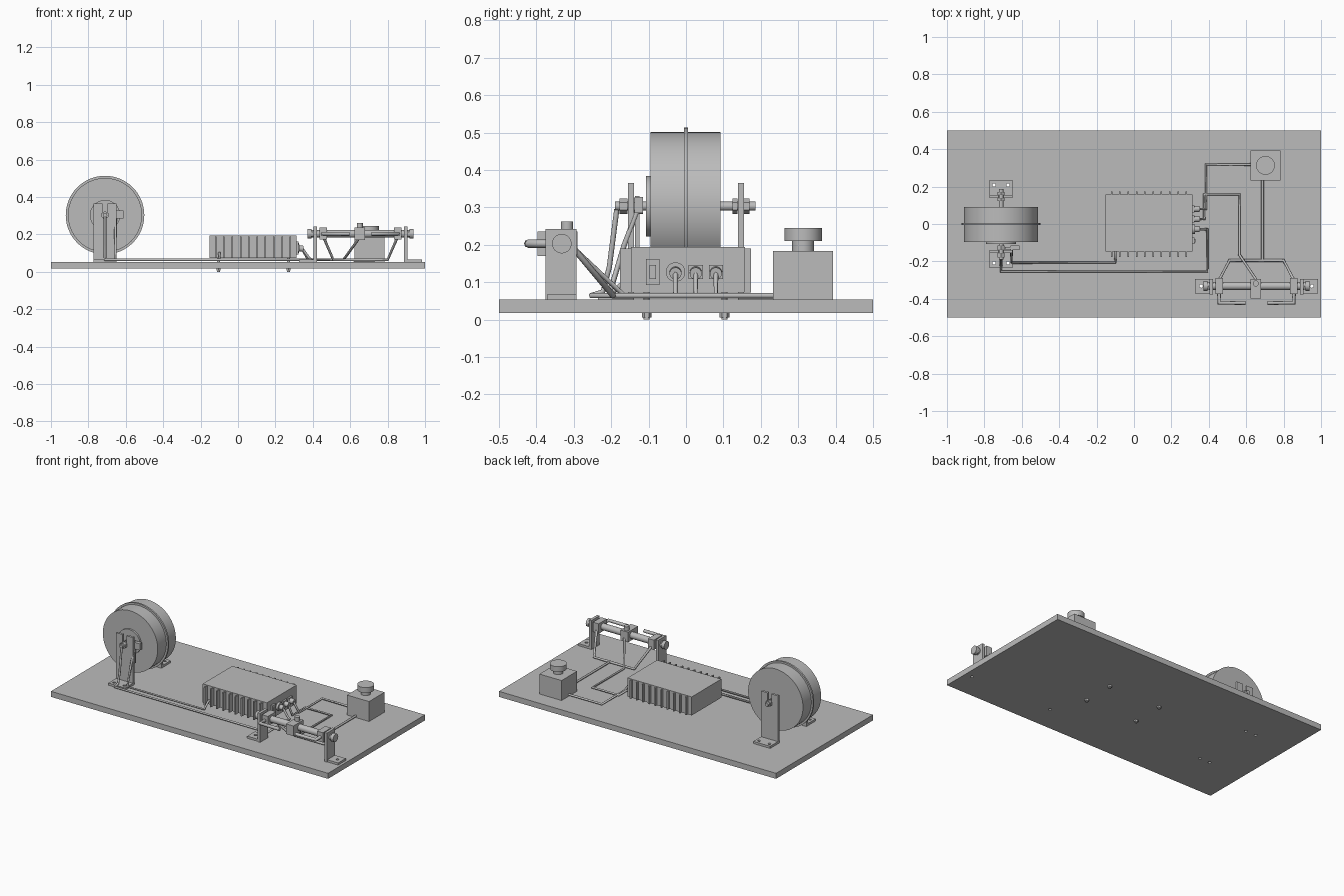
import bpy, bmesh, math
from mathutils import Vector, Matrix

if "Cube" in bpy.data.objects:
    bpy.data.objects.remove(bpy.data.objects["Cube"])

grey = bpy.data.materials.new("plain grey")
grey.use_nodes = True
grey.diffuse_color = (0.5, 0.5, 0.5, 1)
grey.node_tree.nodes["Principled BSDF"].inputs["Base Color"].default_value = (0.5, 0.5, 0.5, 1)


def finish(name, bm, smooth=False):
    bmesh.ops.recalc_face_normals(bm, faces=bm.faces)
    mesh = bpy.data.meshes.new(name)
    bm.to_mesh(mesh)
    bm.free()
    mesh.materials.append(grey)
    obj = bpy.data.objects.new(name, mesh)
    bpy.context.collection.objects.link(obj)
    if smooth:
        bpy.ops.object.select_all(action='DESELECT')
        obj.select_set(True)
        bpy.context.view_layer.objects.active = obj
        bpy.ops.object.shade_smooth_by_angle(angle=math.radians(35))
    return obj


def box(name, x0, x1, y0, y1, z0, z1):
    bm = bmesh.new()
    size = Matrix.Diagonal((x1 - x0, y1 - y0, z1 - z0, 1))
    mid = Matrix.Translation(((x0 + x1) / 2, (y0 + y1) / 2, (z0 + z1) / 2))
    bmesh.ops.create_cube(bm, size=1, matrix=mid @ size)
    return finish(name, bm)


def rod(name, a, b, r, sides=32):
    a, b = Vector(a), Vector(b)
    bm = bmesh.new()
    turn = (b - a).to_track_quat('Z', 'Y').to_matrix().to_4x4()
    bmesh.ops.create_cone(bm, cap_ends=True, segments=sides, radius1=r, radius2=r,
                          depth=(b - a).length, matrix=Matrix.Translation((a + b) / 2) @ turn)
    return finish(name, bm, sides > 8)


def cable(name, points, r=0.007):
    curve = bpy.data.curves.new(name, 'CURVE')
    curve.dimensions = '3D'
    curve.bevel_depth = r
    curve.bevel_resolution = 2
    curve.use_fill_caps = True
    line = curve.splines.new('POLY')
    line.points.add(len(points) - 1)
    for p, co in zip(line.points, points):
        p.co = (*co, 1)
    curve.materials.append(grey)
    obj = bpy.data.objects.new(name, curve)
    bpy.context.collection.objects.link(obj)


def cut(obj, cutters):
    for c in cutters:
        mod = obj.modifiers.new("hole", 'BOOLEAN')
        mod.operation = 'DIFFERENCE'
        mod.solver = 'EXACT'
        mod.object = c
        c.hide_render = True
        c.hide_viewport = True
        c.display_type = 'WIRE'


# Base board
TOP = 0.053
base = box("base_board", -1, 1, -0.5, 0.5, 0.017, TOP)
holes = []


def hole(x, y):
    c = rod("hole_cutter", (x, y, 0), (x, y, 0.1), 0.009, 16)
    holes.append(c)
    return c


# Wheel on its axle
WX, WZ = -0.711, 0.303
for name, y0, y1, r in (("wheel_drum", -0.095, 0.092, 0.198), ("wheel_rim", -0.006, 0.006, 0.21),
                        ("wheel_hub", -0.107, -0.09, 0.081), ("axle", -0.19, 0.186, 0.012)):
    rod(name, (WX, y0, WZ), (WX, y1, WZ), r, 64)
for y0, y1, r in ((-0.178, -0.156, 0.021), (-0.14, -0.115, 0.021),
                  (0.124, 0.138, 0.021), (0.154, 0.17, 0.021)):
    rod("axle_nut", (WX, y0, WZ), (WX, y1, WZ), r, 6)

# Slotted wheel brackets with feet
for s, label in ((-1, "front"), (1, "back")):
    half, slot, top = 0.061, 0.013, 0.365
    outline = [(-half, TOP), (half, TOP), (half, top), (slot, top), (slot, WZ - 0.012),
               (-slot, WZ - 0.012), (-slot, top), (-half, top)]
    bm = bmesh.new()
    face = bm.faces.new([bm.verts.new((WX + x, s * 0.139, z)) for x, z in outline])
    ext = bmesh.ops.extrude_face_region(bm, geom=[face])
    bmesh.ops.translate(bm, vec=(0, s * 0.016, 0),
                        verts=[g for g in ext["geom"] if isinstance(g, bmesh.types.BMVert)])
    finish(label + "_wheel_bracket", bm)
    ys = sorted((s * 0.15, s * 0.235))
    foot = box(label + "_wheel_bracket_foot", WX - half, WX + half, *ys, TOP, TOP + 0.014)
    cut(foot, [hole(WX + dx, s * 0.208) for dx in (-0.037, 0.037)])

# Wheel sensor
box("wheel_sensor", -0.66, -0.612, -0.138, -0.115, 0.285, 0.328)
box("wheel_sensor_stem", -0.69, -0.65, -0.136, -0.124, 0.19, 0.33)

# Finned control box with mounting bolts
box("control_box", -0.152, 0.312, -0.147, 0.158, 0.073, 0.194)
for y0, y1 in ((-0.176, -0.147), (0.158, 0.174)):
    for i in range(10):
        x = -0.12 + i * 0.0445
        box("cooling_fin", x - 0.004, x + 0.004, y0, y1, 0.073, 0.19)
for x in (-0.105, 0.27):
    for y in (-0.105, 0.103):
        rod("mounting_bolt", (x, y, 0), (x, y, 0.08), 0.008, 16)
        rod("bolt_nut", (x, y, 0.006), (x, y, 0.017), 0.013, 6)

# Sockets on the right face of the control box
FX, SZ = 0.312, 0.127
frame = box("power_switch", FX - 0.01, FX + 0.012, -0.107, -0.071, 0.092, 0.162)
box("switch_rocker", FX, FX + 0.018, -0.098, -0.08, 0.108, 0.146)
rod("round_socket", (FX, -0.028, SZ), (FX + 0.015, -0.028, SZ), 0.026)
for y in (0.026, 0.08):
    box("square_socket", FX, FX + 0.012, y - 0.019, y + 0.019, SZ - 0.019, SZ + 0.019)
for y in (-0.028, 0.026, 0.08):
    rod("plug", (FX, y, SZ), (FX + 0.038, y, SZ - 0.004), 0.016)

# Button box
BX, BY = 0.703, 0.313
box("button_box", BX - 0.08, BX + 0.08, BY - 0.08, BY + 0.08, TOP, 0.183)
rod("button_neck", (BX, BY, 0.18), (BX, BY, 0.212), 0.029)
rod("button_cap", (BX, BY, 0.21), (BX, BY, 0.245), 0.05, 48)

# Crosswise cylinder on two angle brackets
CY, CZ, MX = -0.332, 0.203, 0.655
rod("cylinder_rod", (0.4, CY, CZ), (0.91, CY, CZ), 0.021)
box("middle_block", 0.624, 0.678, -0.397, -0.293, 0.17, 0.236)
rod("middle_fitting", (MX - 0.004, -0.318, 0.23), (MX - 0.004, -0.318, 0.262), 0.016)
for s, label in ((-1, "right"), (1, "left")):
    def span(a, b):
        return sorted((MX + s * a, MX + s * b))
    box(label + "_cylinder_bracket", *span(0.232, 0.25), -0.376, -0.293, TOP, 0.242)
    foot = box(label + "_cylinder_bracket_foot", *span(0.24, 0.328), -0.372, -0.293, TOP, TOP + 0.014)
    cut(foot, [hole(MX + s * 0.296, CY)])
    box(label + "_cylinder_block", *span(0.178, 0.22), -0.374, -0.29, 0.172, 0.236)
    rod(label + "_cylinder_nut", (MX + s * 0.25, CY, CZ), (MX + s * 0.265, CY, CZ), 0.021, 6)
    rod(label + "_cylinder_end", (MX + s * 0.262, CY, CZ), (MX + s * 0.283, CY, CZ), 0.026)
    cable(label + "_elbow_pipe", [(MX + s * 0.2, -0.36, CZ), (MX + s * 0.2, -0.422, CZ),
                                  (MX + s * 0.058, -0.422, CZ)], 0.011)
    # Branch from the button line to each block
    cable(label + "_branch_cable", [(MX + 0.032, -0.195, 0.064), (MX + s * 0.145, -0.195, 0.064),
                                    (MX + s * 0.2, -0.3, 0.19)], 0.008)
cut(base, holes)

# Cables along the board
L = TOP + 0.011
plug = FX + 0.03
cable("axle_cable", [(WX, -0.185, 0.295), (WX, -0.205, 0.14), (WX, -0.222, 0.075), (WX, -0.254, L),
                     (0.392, -0.254, L), (0.392, -0.028, L), (0.38, -0.028, L + 0.01), (plug, -0.028, SZ)])
cable("sensor_cable", [(-0.655, -0.13, 0.29), (-0.655, -0.165, 0.2), (-0.655, -0.206, L),
                       (-0.1, -0.206, L), (-0.1, -0.165, 0.1), (-0.1, -0.14, 0.1)])
cable("button_cable", [(plug, 0.08, SZ), (0.385, 0.08, L), (0.385, 0.318, L), (0.64, 0.318, L)])
cable("cylinder_cable", [(plug, 0.026, SZ), (0.375, 0.026, L), (0.375, 0.158, L), (0.564, 0.158, L),
                         (0.564, -0.165, L), (MX, -0.3, 0.19)])
cable("button_line", [(0.687, 0.24, L), (0.687, -0.195, L)])
